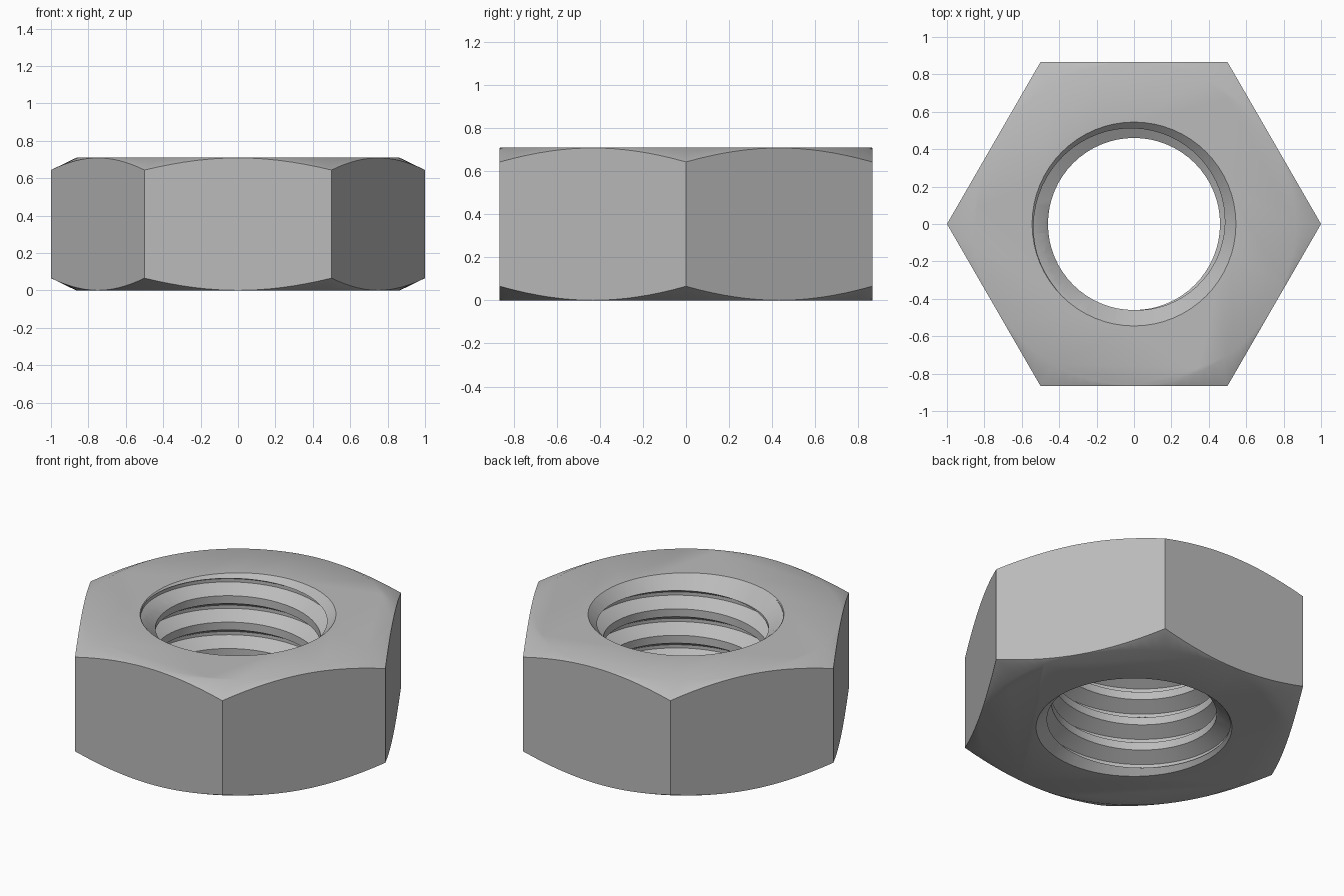
import bpy, bmesh
from math import cos, sin, pi, radians

cube = bpy.data.objects.get("Cube")
if cube:
    bpy.data.objects.remove(cube, do_unlink=True)

HEIGHT = 0.71
MINOR, MAJOR, PITCH = 0.46, 0.541, 0.162
SINK = 0.545
SEG = 64

steel = bpy.data.materials.new("steel grey")
steel.use_nodes = True
grey = (0.5, 0.5, 0.5, 1)
steel.diffuse_color = grey
steel.node_tree.nodes["Principled BSDF"].inputs["Base Color"].default_value = grey


def finish(name, bm):
    bmesh.ops.recalc_face_normals(bm, faces=bm.faces[:])
    mesh = bpy.data.meshes.new(name)
    bm.to_mesh(mesh)
    bm.free()
    mesh.materials.append(steel)
    obj = bpy.data.objects.new(name, mesh)
    bpy.context.collection.objects.link(obj)
    return obj


def lathe(name, profile, segments):
    """Closed solid of revolution from (radius, z) points."""
    bm = bmesh.new()
    rings = [[bm.verts.new((r * cos(2 * pi * i / segments), r * sin(2 * pi * i / segments), z))
              for i in range(segments)] for r, z in profile]
    for low, high in zip(rings, rings[1:]):
        for i in range(segments):
            j = (i + 1) % segments
            bm.faces.new((low[i], low[j], high[j], high[i]))
    bm.faces.new(rings[0][::-1])
    bm.faces.new(rings[-1])
    return finish(name, bm)


def thread_cutter(name, start, turns):
    """Solid right-hand screw that cuts the internal thread."""
    bm = bmesh.new()
    flank, root = 0.047, 0.01
    profile = [(MINOR, -root - flank), (MAJOR, -root), (MAJOR, root), (MINOR, root + flank)]
    steps = turns * SEG
    rows = []
    for s in range(steps + 1):
        a = 2 * pi * s / SEG - pi / 2
        z = start + PITCH * s / SEG
        rows.append([bm.verts.new((r * cos(a), r * sin(a), z + dz)) for r, dz in profile])
    for s in range(steps):
        a, b = rows[s], rows[s + 1]
        for k in range(3):
            bm.faces.new((a[k], b[k], b[k + 1], a[k + 1]))
        # Crest land joins each turn to the next
        if s + SEG < steps:
            c, d = rows[s + SEG], rows[s + SEG + 1]
            bm.faces.new((a[3], b[3], d[0], c[0]))
    # Close both ends with fans to the axis, clear of the nut
    tips = [bm.verts.new((0, 0, z)) for z in (start - 1, start + PITCH * turns + 1)]
    middle = start + PITCH * turns / 2
    for e in [e for e in bm.edges if e.is_boundary]:
        v, w = e.verts
        bm.faces.new((v, w, tips[v.co.z > middle]))
    return finish(name, bm)


def combine(target, tool, operation):
    mod = target.modifiers.new(operation.lower(), "BOOLEAN")
    mod.object = tool
    mod.operation = operation
    mod.solver = "EXACT"
    bpy.ops.object.select_all(action="DESELECT")
    bpy.context.view_layer.objects.active = target
    target.select_set(True)
    bpy.ops.object.modifier_apply(modifier=mod.name)
    bpy.data.objects.remove(tool, do_unlink=True)


# Hexagonal body with conical corner chamfers
nut = lathe("hex_nut", [(1, 0), (1, HEIGHT)], 6)
flat, wide = 0.864, 1.1
drop = (wide - flat) * 0.485
combine(nut, lathe("chamfer_tool", [(flat, 0), (wide, drop), (wide, HEIGHT - drop), (flat, HEIGHT)], 96),
        "INTERSECT")

# Threaded bore
combine(nut, thread_cutter("thread_tool", 0.568 - 6 * PITCH, 9), "DIFFERENCE")

# Countersinks at both mouths of the bore
out, depth = 0.05, 0.12
for name, z, way in (("bottom_sink_tool", 0, 1), ("top_sink_tool", HEIGHT, -1)):
    combine(nut, lathe(name, [(SINK + out, z - way * out), (SINK - depth, z + way * depth)], SEG),
            "DIFFERENCE")

# Smooth shading with sharp machined edges
nut.select_set(True)
bpy.context.view_layer.objects.active = nut
bpy.ops.object.shade_smooth_by_angle(angle=radians(30))
